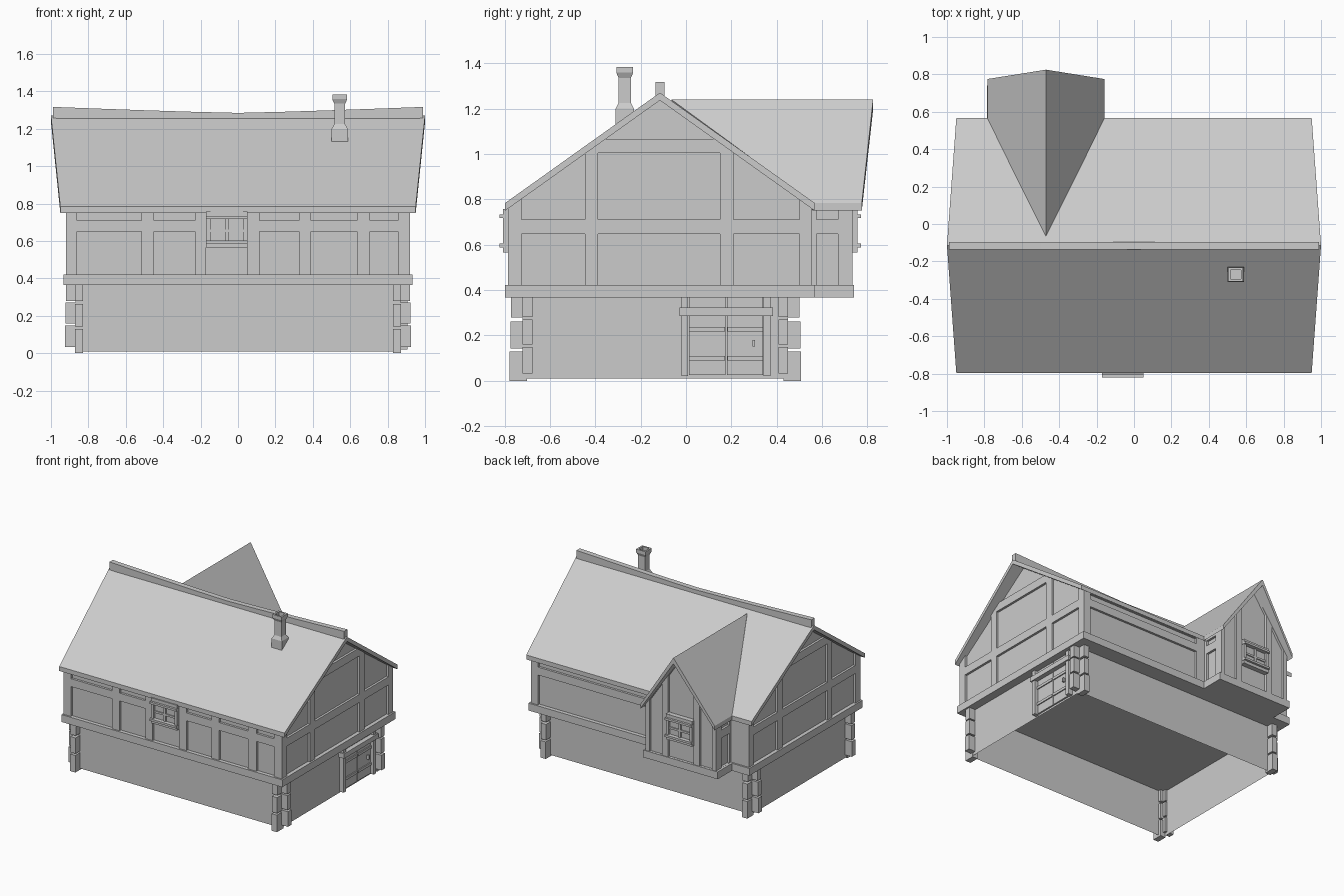
import bpy, bmesh

if "Cube" in bpy.data.objects:
    bpy.data.objects.remove(bpy.data.objects["Cube"])

grey = bpy.data.materials.new("plain grey")
grey.diffuse_color = (0.6, 0.6, 0.6, 1)
grey.use_nodes = True
grey.node_tree.nodes["Principled BSDF"].inputs["Base Color"].default_value = grey.diffuse_color


def add_prism(bm, pts, axis, a, b):
    """Extrude a 2D outline along x (outline in y,z) or y (outline in x,z)."""
    def place(p, t):
        return (t, p[0], p[1]) if axis == 'x' else (p[0], t, p[1])
    lo = [bm.verts.new(place(p, a)) for p in pts]
    hi = [bm.verts.new(place(p, b)) for p in pts]
    n = len(pts)
    bm.faces.new(lo)
    bm.faces.new(hi)
    for i in range(n):
        j = (i + 1) % n
        bm.faces.new((lo[i], lo[j], hi[j], hi[i]))


def add_box(bm, x0, x1, y0, y1, z0, z1):
    add_prism(bm, [(x0, z0), (x1, z0), (x1, z1), (x0, z1)], 'y', y0, y1)


def finish(name, bm):
    bmesh.ops.recalc_face_normals(bm, faces=bm.faces)
    me = bpy.data.meshes.new(name)
    bm.to_mesh(me)
    bm.free()
    me.materials.append(grey)
    ob = bpy.data.objects.new(name, me)
    bpy.context.collection.objects.link(ob)
    return ob


def boxes(name, items):
    bm = bmesh.new()
    for it in items:
        add_box(bm, *it)
    return finish(name, bm)


def carve(ob, cutter_bm):
    """Cut recessed panels out of a wall block."""
    cut = finish("panel_cutter", cutter_bm)
    mod = ob.modifiers.new("panels", 'BOOLEAN')
    mod.object, mod.operation, mod.solver = cut, 'DIFFERENCE', 'EXACT'
    dg = bpy.context.evaluated_depsgraph_get()
    me = bpy.data.meshes.new_from_object(ob.evaluated_get(dg))
    ob.modifiers.clear()
    ob.data = me
    bpy.data.objects.remove(cut)


def rect(u0, u1, z0, z1):
    return [(u0, z0), (u1, z0), (u1, z1), (u0, z1)]


RY, RZ, SLOPE = -0.115, 1.27, 0.713      # main ridge and pitch
DX, DZ, DS = -0.471, 1.24, 1.456         # gable wing ridge and pitch
D = 0.017                                # panel depth


def under(y):
    return RZ - abs(y - RY) * SLOPE - 0.032


def wing_under(x):
    return DZ - abs(x - DX) * DS - 0.045


# stone ground floor, open underneath
bm = bmesh.new()
add_box(bm, -0.868, 0.868, -0.72, 0.45, 0.01, 0.38)
bm.faces.ensure_lookup_table()
low = [f for f in bm.faces if all(v.co.z < 0.1 for v in f.verts)]
bmesh.ops.recalc_face_normals(bm, faces=bm.faces)
bmesh.ops.delete(bm, geom=low, context='FACES_ONLY')
finish("ground_floor_walls", bm)

# stacked corner stones: one column on the long face, one on the end face
quoins = []
for sx in (-1, 1):
    for wall, out in ((-0.72, -1), (0.45, 1)):
        for k, (z0, z1) in enumerate(((0.0, 0.13), (0.142, 0.262), (0.278, 0.37))):
            x0, x1 = sorted((sx * 0.828, sx * 0.872))
            e = wall + out * (0.057 - 0.003 * k)
            quoins.append((x0, x1, *sorted((wall - out * 0.02, e)), z0, z1))
        for k, (z0, z1) in enumerate(((0.033, 0.148), (0.16, 0.27), (0.28, 0.37))):
            x0, x1 = sorted((sx * 0.85, sx * (0.925 - 0.003 * k)))
            quoins.append((x0, x1, *sorted((wall - out * 0.043, wall)), z0, z1))
boxes("corner_stones", quoins)

# timber belt between the floors
boxes("floor_belt", [(-0.932, 0.932, -0.797, 0.568, 0.366, 0.422)])
boxes("wing_belt", [(-0.785, -0.157, 0.5, 0.74, 0.366, 0.4215)])

# upper floor with gable ends
bm = bmesh.new()
WX, Y0, Y1 = 0.92, -0.785, 0.555
add_prism(bm, [(Y0, 0.40), (Y1, 0.40), (Y1, under(Y1) + 0.012),
               (RY, under(RY) + 0.012), (Y0, under(Y0) + 0.012)], 'x', -WX, WX)
walls = finish("upper_walls", bm)
bm = bmesh.new()
bays = [(-0.86, -0.515), (-0.45, -0.23), (0.115, 0.325), (0.39, 0.635), (0.705, 0.855)]
for a, b in bays:
    add_prism(bm, rect(a, b, 0.422, 0.65), 'y', Y0 - 0.05, Y0 + D)
    add_prism(bm, rect(a, b, 0.71, 0.76), 'y', Y0 - 0.05, Y0 + D)
add_prism(bm, rect(-0.17, 0.05, 0.422, 0.58), 'y', Y0 - 0.05, Y0 + D)
add_prism(bm, rect(-0.1, 0.86, 0.422, 0.65), 'y', Y1 - D, Y1 + 0.05)
add_prism(bm, rect(-0.1, 0.86, 0.71, 0.755), 'y', Y1 - D, Y1 + 0.05)
for s in (-1, 1):
    ends = (s * (WX - D), s * (WX + 0.05))
    for a, b in ((-0.725, -0.445), (-0.388, 0.15), (0.21, 0.5)):
        add_prism(bm, rect(a, b, 0.422, 0.648), 'x', *ends)
    add_prism(bm, rect(-0.388, 0.15, 0.71, 1.003), 'x', *ends)
    for a, b in ((-0.725, -0.445), (0.21, 0.5)):
        add_prism(bm, [(a, 0.71), (b, 0.71), (b, under(b) + 0.004),
                       (a, under(a) + 0.004)], 'x', *ends)
    h = (under(RY) + 0.004 - 1.065) / SLOPE
    add_prism(bm, [(RY - h, 1.065), (RY + h, 1.065), (RY, under(RY) + 0.004)], 'x', *ends)
carve(walls, bm)

# gabled wing at the back
bm = bmesh.new()
L, R, WY = DX - 0.297, DX + 0.297, 0.735
add_prism(bm, [(L, 0.40), (R, 0.40), (R, wing_under(R) + 0.012),
               (DX, wing_under(DX) + 0.012), (L, wing_under(L) + 0.012)], 'y', 0.5, WY)
wing = finish("wing_walls", bm)
bm = bmesh.new()
for a, b in ((-0.735, -0.63), (-0.312, -0.207)):
    add_prism(bm, [(a, 0.422), (b, 0.422), (b, wing_under(b) + 0.004),
                   (a, wing_under(a) + 0.004)], 'y', WY - D, WY + 0.05)
a, b = -0.58, -0.362
add_prism(bm, [(a, 0.422), (b, 0.422), (b, wing_under(b)), (DX, wing_under(DX)),
               (a, wing_under(a))], 'y', WY - D, WY + 0.05)
for e in ((L - 0.05, L + D), (R - D, R + 0.05)):
    add_prism(bm, rect(0.575, 0.67, 0.422, 0.648), 'x', *e)
    add_prism(bm, rect(0.575, 0.67, 0.71, 0.75), 'x', *e)
carve(wing, bm)

# main roof: bent slab, wider at the ridge than at the eaves
EY = 0.682
top = [(-EY, 0), (0, 0), (EY, 0)]
bm = bmesh.new()
section = [(RY + u, RZ - abs(u) * SLOPE - d) for d, us in
           ((0, (-EY, 0, EY)), (0.034, (EY, 0, -EY))) for u in us]
add_prism(bm, section, 'x', -1, 1)
for v in bm.verts:
    v.co.x *= 0.95 + 0.05 * (1 - abs(v.co.y - RY) / EY)
finish("main_roof", bm)

# wing roof: ridge runs into the main roof, gable end leans outward
bm = bmesh.new()
HW = 0.313
section = [(DX + u, DZ - abs(u) * DS - d) for d, us in
           ((0, (-HW, 0, HW)), (0.045, (HW, 0, -HW))) for u in us]
section[2:4] = [section[2], (section[3][0], section[3][1] + 0.012)]
section[5] = (section[5][0], section[5][1] + 0.012)
add_prism(bm, section, 'y', 0, 1)
for v in bm.verts:
    t = 1 - abs(v.co.x - DX) / HW
    v.co.y = 0.775 + 0.05 * t if v.co.y > 0.5 else 0.56 - 0.625 * t
finish("wing_roof", bm)

# sagging ridge beam
bm = bmesh.new()
rings = []
for i in range(9):
    x = -0.99 + 1.98 * i / 8
    z = 1.285 + 0.032 * abs(x / 0.99) ** 1.2
    rings.append([bm.verts.new((x, RY + dy, z + dz)) for dy, dz in
                  ((-0.02, -0.06), (0.02, -0.06), (0.02, 0), (-0.02, 0))])
for p, q in zip(rings, rings[1:]):
    for k in range(4):
        bm.faces.new((p[k], p[(k + 1) % 4], q[(k + 1) % 4], q[k]))
bm.faces.new(rings[0])
bm.faces.new(rings[-1])
finish("ridge_beam", bm)

# chimney: stacked square rings with a flared, hollow top
bm = bmesh.new()
rings = []
for z, h in ((1.13, 0.043), (1.2, 0.043), (1.225, 0.029), (1.335, 0.029), (1.358, 0.04),
             (1.383, 0.04), (1.383, 0.027), (1.34, 0.027)):
    rings.append([bm.verts.new((0.544 + a * h, -0.27 + b * h * 0.93, z))
                  for a, b in ((-1, -1), (1, -1), (1, 1), (-1, 1))])
for p, q in zip(rings, rings[1:]):
    for k in range(4):
        bm.faces.new((p[k], p[(k + 1) % 4], q[(k + 1) % 4], q[k]))
bm.faces.new(rings[0])
bm.faces.new(rings[-1])
finish("chimney", bm)


# windows: pane, frame, glazing bars, head and sill
def window(name, cx, wall, out):
    def part(u0, u1, d, z0, z1):
        return (cx + u0, cx + u1, *sorted((wall - out * 0.02, wall + out * d)), z0, z1)
    boxes(name, [part(-0.1, 0.1, 0.006, 0.58, 0.75),
                 part(-0.11, -0.088, 0.022, 0.565, 0.758),
                 part(0.088, 0.11, 0.022, 0.565, 0.758),
                 part(-0.09, 0.09, 0.02, 0.565, 0.592),
                 part(-0.09, 0.09, 0.02, 0.72, 0.757),
                 part(-0.009, 0.009, 0.015, 0.59, 0.722),
                 part(-0.09, 0.09, 0.014, 0.647, 0.662),
                 part(-0.112, 0.112, 0.037, 0.588, 0.604),
                 part(-0.112, 0.112, 0.037, 0.717, 0.733)])


window("front_window", -0.06, Y0, -1)
window("wing_window", DX, WY, 1)

# door on the right end
boxes("door_frame", [(0.86, 0.905, -0.02, 0.009, 0.02, 0.366),
                     (0.86, 0.905, 0.342, 0.372, 0.02, 0.366),
                     (0.86, 0.915, -0.028, 0.383, 0.285, 0.322)])
boxes("door_leaf", [(0.86, 0.88, 0.013, 0.174, 0.025, 0.366),
                    (0.86, 0.88, 0.18, 0.34, 0.025, 0.366)])
boxes("door_straps", [(0.87, 0.888, a, b, z, z + 0.02)
                      for z in (0.09, 0.218) for a, b in ((0.013, 0.172), (0.182, 0.34))])
boxes("door_handle", [(0.87, 0.898, 0.293, 0.305, 0.15, 0.18)])
